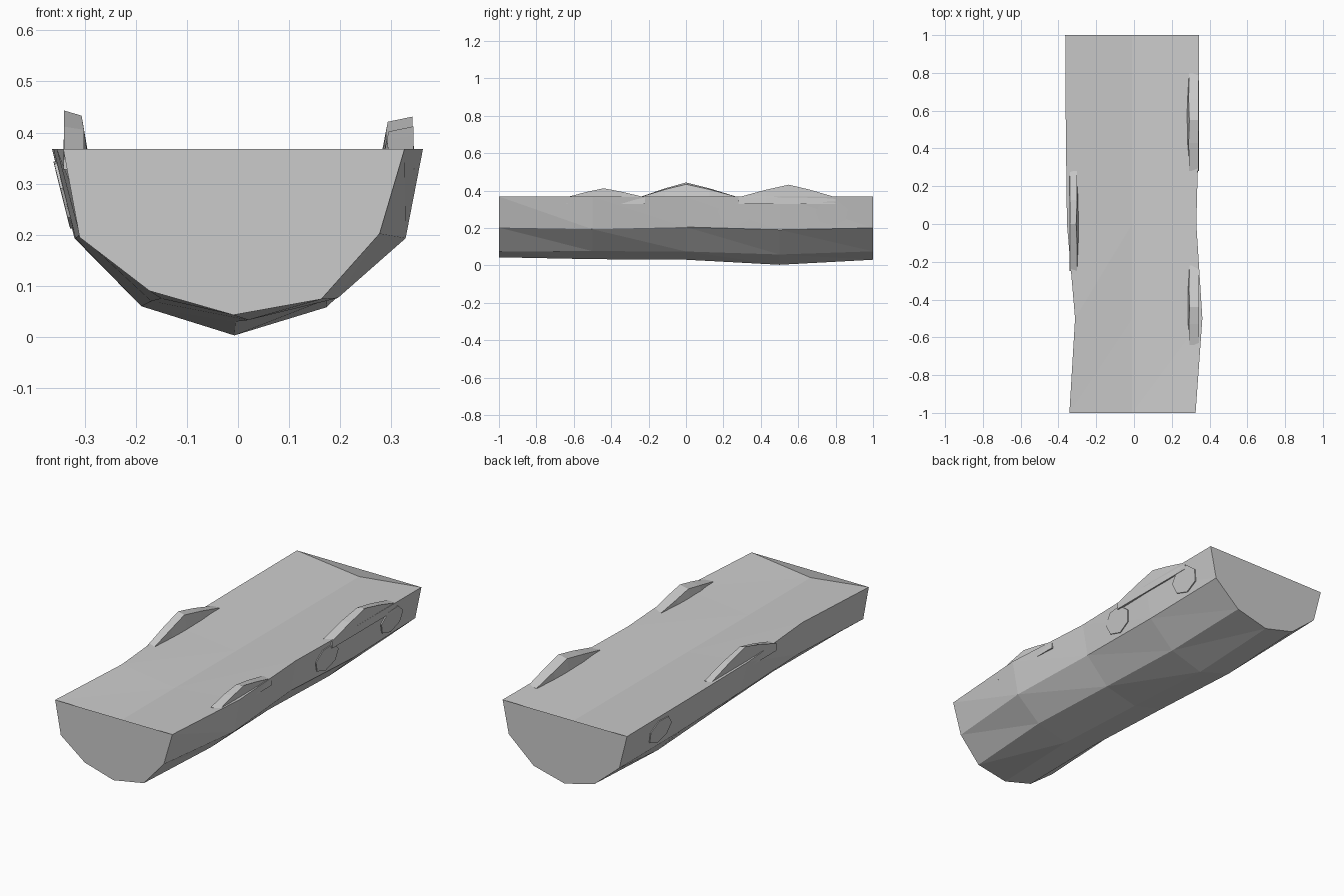
import bpy, math

if "Cube" in bpy.data.objects:
    bpy.data.objects.remove(bpy.data.objects["Cube"])

wood = bpy.data.materials.new("plain_grey")
wood.diffuse_color = (0.6, 0.6, 0.6, 1)
wood.use_nodes = True
wood.node_tree.nodes["Principled BSDF"].inputs["Base Color"].default_value = wood.diffuse_color


def make(name, verts, faces):
    me = bpy.data.meshes.new(name)
    me.from_pydata(verts, [], faces)
    me.materials.append(wood)
    ob = bpy.data.objects.new(name, me)
    bpy.context.collection.objects.link(ob)
    return ob


TOP = 0.368
# Cross-sections (x, z) from left rim, under the log, to right rim
rings = {
    -1.0: [(-.342, TOP), (-.310, .195), (-.173, .090), (-.009, .043), (.163, .074), (.277, .202), (.326, TOP)],
    -0.5: [(-.312, TOP), (-.290, .200), (-.150, .075), (.020, .033), (.195, .076), (.328, .193), (.362, TOP)],
    0.0: [(-.355, TOP), (-.310, .200), (-.170, .070), (-.005, .030), (.175, .074), (.300, .205), (.330, TOP)],
    0.5: [(-.361, TOP), (-.318, .193), (-.189, .060), (-.007, .003), (.173, .058), (.312, .190), (.343, TOP)],
    1.0: [(-.364, TOP), (-.320, .193), (-.180, .075), (-.010, .030), (.168, .075), (.310, .200), (.345, TOP)],
}
ys = sorted(rings)

# Log body: faceted underside, shallow V-shaped top and full end caps
verts, faces = [], []
for y in ys:
    verts += [(x, y, z) for x, z in rings[y]] + [(-.01, y, .328)]
for i in range(4):
    a, b = i * 8, i * 8 + 8
    for j in range(8):
        k = (j + 1) % 8
        faces += [(a + j, a + k, b + j), (a + k, b + k, b + j)]
faces += [tuple(range(6, -1, -1)), tuple(range(32, 39))]
make("log_body", verts, faces)


# Bark ridges: thin arched lumps along the rims
def ridge(name, side, xin, xout, y0, yp, y1, peak):
    low = TOP - .04
    st = [(y0, 0, .0), (y0 + (yp - y0) * .55, .6, .8), (yp, 1, 1),
          (yp + (y1 - yp) * .45, .6, .8), (y1, 0, .0)]
    v, f = [], []
    for y, h, w in st:
        z = TOP - .004 + (peak - TOP + .004) * h
        base = xout - (xout - xin) * (.75 + .25 * w)
        v += [(side * base, y, low),
              (side * (base + .018 * h), y, z - .01 * h),
              (side * (xout - .002), y, z),
              (side * xout, y, low)]
    for i in range(4):
        for j in range(4):
            a, b = i * 4 + j, i * 4 + (j + 1) % 4
            q = (a, b, b + 4, a + 4)
            f.append(q if side > 0 else q[::-1])
    ends = [(3, 2, 1, 0), (16, 17, 18, 19)]
    f += ends if side > 0 else [e[::-1] for e in ends]
    make(name, v, f)


ridge("ridge_right_front", 1, .277, .345, -.64, -.44, -.22, .412)
ridge("ridge_right_back", 1, .275, .343, .28, .55, .80, .431)
ridge("ridge_left", -1, .288, .342, -.25, .0, .28, .443)


# Bark patches: thin plates lying on the sides
def side_x(y, z, side):
    i = min(int((y + 1) / .5), 3)
    t = (y - ys[i]) / .5
    j, k = (5, 6) if side > 0 else (1, 0)
    def at(r):
        (x0, z0), (x1, z1) = r[j], r[k]
        return x0 + (x1 - x0) * (z - z0) / (z1 - z0)
    return at(rings[ys[i]]) * (1 - t) + at(rings[ys[i + 1]]) * t


def patch(name, side, y, z):
    v = []
    for off in (-.006, .005):
        for n in range(7):
            a = n * math.tau / 7 + .3
            py, pz = y + .09 * math.cos(a), z + .068 * math.sin(a)
            v.append((side_x(py, pz, side) + side * off, py, pz))
    f = [tuple(range(6, -1, -1)), tuple(range(7, 14))]
    f += [(n, (n + 1) % 7, (n + 1) % 7 + 7, n + 7) for n in range(7)]
    make(name, v, f if side > 0 else [q[::-1] for q in f])


patch("patch_right_back", 1, .78, .28)
patch("patch_right_middle", 1, .26, .28)
patch("patch_left_back", -1, .70, .28)
